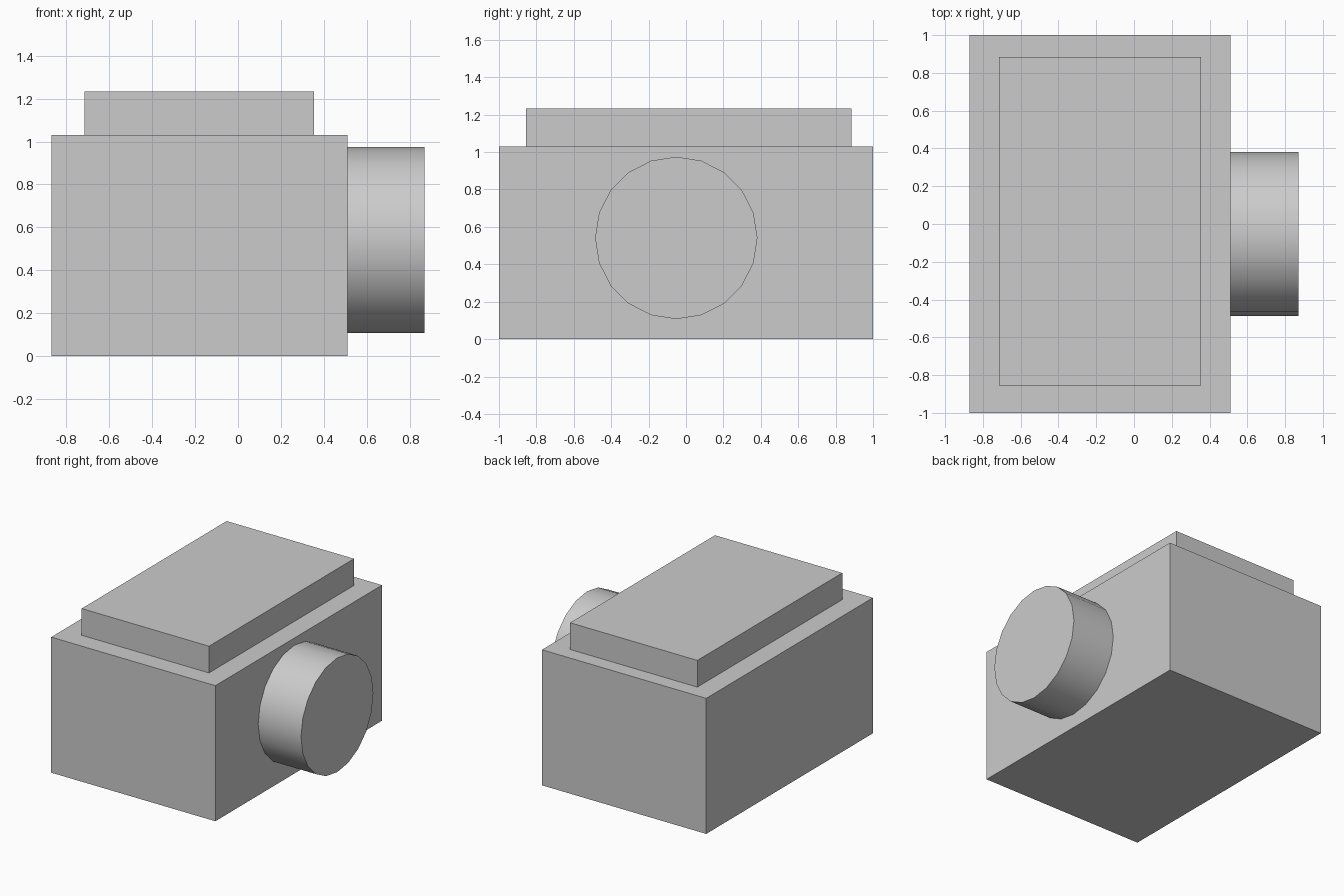
import bpy
from math import radians
from mathutils import Vector

default = bpy.data.objects.get("Cube")
if default:
    bpy.data.objects.remove(default, do_unlink=True)

# Single plain grey material
grey = bpy.data.materials.new("plain_grey")
grey.use_nodes = True
colour = (0.6, 0.6, 0.6, 1)
grey.diffuse_color = colour
grey.node_tree.nodes["Principled BSDF"].inputs["Base Color"].default_value = colour


def box(name, low, high):
    low, high = Vector(low), Vector(high)
    bpy.ops.mesh.primitive_cube_add(size=1, location=(low + high) / 2)
    obj = bpy.context.object
    obj.name = name
    obj.scale = high - low
    bpy.ops.object.transform_apply(location=False, rotation=False, scale=True)
    obj.data.materials.append(grey)
    return obj


# Main body and the raised slab on top
box("body", (-0.87, -1, 0), (0.51, 1, 1.03))
box("top_slab", (-0.715, -0.855, 1.03), (0.355, 0.885, 1.233))

# Round drum on the left side
bpy.ops.mesh.primitive_cylinder_add(
    vertices=20, radius=0.434, depth=0.36,
    location=(0.69, -0.052, 0.541), rotation=(0, radians(90), 0))
drum = bpy.context.object
drum.name = "side_drum"
drum.data.materials.append(grey)
bpy.ops.object.shade_smooth_by_angle(angle=radians(40))
